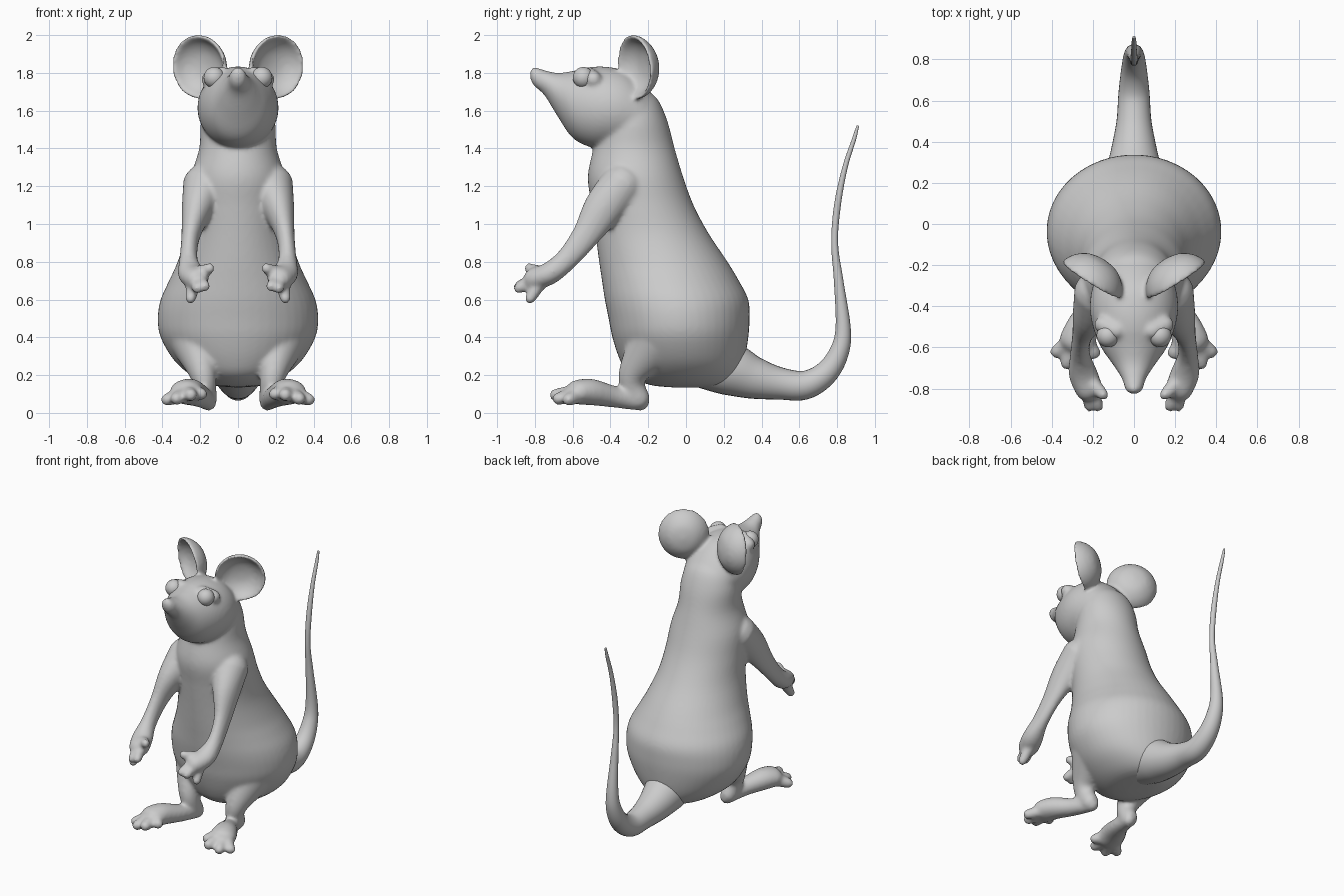
import bpy, bmesh, math
from mathutils import Vector

if "Cube" in bpy.data.objects:
    bpy.data.objects.remove(bpy.data.objects["Cube"])


def spline(p, steps):
    """Catmull-Rom resampling of section tuples (x, y, z, ra, rb)."""
    out = []
    for i in range(len(p) - 1):
        q = [p[max(i - 1, 0)], p[i], p[i + 1], p[min(i + 2, len(p) - 1)]]
        for s in range(steps):
            t = s / steps
            out.append([0.5 * (2 * b + (c - a) * t + (2 * a - 5 * b + 4 * c - d) * t * t
                               + (3 * b - a - 3 * c + d) * t ** 3) for a, b, c, d in zip(*q)])
    out.append(list(p[-1]))
    return out


def loft(bm, sections, axis=None, steps=4, n=28):
    """Elliptical loft; without a fixed axis it follows its path and gets round ends."""
    pts = spline(sections, steps)
    rings = []
    for i, p in enumerate(pts):
        c = Vector(p[:3])
        t = Vector(axis) if axis else Vector(pts[min(i + 1, len(pts) - 1)][:3]) - Vector(pts[max(i - 1, 0)][:3])
        t.normalize()
        rings.append((c, t, max(p[3], .002), max(p[4], .002)))
    if axis is None:
        def cap(ring, sign):
            c, t, ra, rb = ring
            return [(c + t * sign * min(ra, rb) * math.sin(k), t, ra * math.cos(k), rb * math.cos(k))
                    for k in (.4, .8, 1.2, 1.5)]
        rings = cap(rings[0], -1)[::-1] + rings + cap(rings[-1], 1)
    loops = []
    for c, t, ra, rb in rings:
        a = Vector((1, 0, 0))
        a = (a - t * a.dot(t)).normalized()
        b = t.cross(a)
        loops.append([bm.verts.new(c + a * ra * math.cos(k * math.tau / n) + b * rb * math.sin(k * math.tau / n))
                      for k in range(n)])
    for r0, r1 in zip(loops, loops[1:]):
        for k in range(n):
            bm.faces.new((r0[k], r0[(k + 1) % n], r1[(k + 1) % n], r1[k]))
    bm.faces.new(loops[0])
    bm.faces.new(loops[-1])


def finish(bm, name):
    bmesh.ops.recalc_face_normals(bm, faces=bm.faces)
    for f in bm.faces:
        f.smooth = True
    me = bpy.data.meshes.new(name)
    bm.to_mesh(me)
    bm.free()
    ob = bpy.data.objects.new(name, me)
    bpy.context.collection.objects.link(ob)
    return ob


bm = bmesh.new()

# torso: z, front y, back y, half width
torso = [(.135, -.08, .12, .03), (.15, -.2, .22, .15), (.2, -.3, .28, .25), (.28, -.35, .31, .34),
         (.4, -.39, .33, .41), (.5, -.41, .337, .425), (.6, -.43, .33, .41), (.7, -.445, .28, .365),
         (.8, -.46, .22, .32), (.95, -.48, .12, .275), (1.1, -.5, .04, .26), (1.25, -.52, -.015, .25),
         (1.4, -.49, -.06, .205), (1.55, -.45, -.1, .195), (1.66, -.4, -.15, .15), (1.72, -.35, -.22, .05)]
loft(bm, [(0, (f + b) / 2, z, w, (b - f) / 2) for z, f, b, w in torso], (0, 0, 1), n=48)

# head: y, top z, bottom z, half width
head = [(-.825, 1.81, 1.77, .02), (-.805, 1.832, 1.73, .042), (-.75, 1.815, 1.682, .06),
        (-.68, 1.80, 1.57, .105), (-.6, 1.81, 1.455, .16), (-.5, 1.832, 1.405, .2),
        (-.4, 1.83, 1.4, .215), (-.3, 1.8, 1.4, .2), (-.2, 1.71, 1.42, .16), (-.13, 1.61, 1.5, .05)]
loft(bm, [(0, y, (t + b) / 2, w, (t - b) / 2) for y, t, b, w in head], (0, -1, 0), n=40)

# ear bowl profile: radius, depth along facing direction
bowl = [(.003, -.11), (.08, -.095), (.135, -.055), (.163, -.01), (.167, .012), (.152, .012),
        (.12, -.03), (.07, -.06), (.003, -.07)]

for s in (1, -1):
    # ear
    n = Vector((.52 * s, -.84, -.1)).normalized()
    c = Vector((.203 * s, -.265, 1.832))
    loft(bm, [(*(c + n * d), r, r * 1.03) for r, d in bowl], n, n=40)
    # brow ridge
    loft(bm, [(.085 * s, -.52, 1.795, .04, .04), (.15 * s, -.49, 1.765, .045, .045)])
    # arm and palm
    loft(bm, [(.17 * s, -.34, 1.2, .125, .12), (.215 * s, -.44, 1.08, .085, .105),
              (.25 * s, -.53, .94, .05, .075), (.262 * s, -.63, .815, .048, .06),
              (.25 * s, -.72, .74, .07, .06), (.22 * s, -.80, .71, .068, .06)])
    # fingers
    for tip in ((.15, -.83, .765), (.175, -.885, .67), (.215, -.885, .66), (.25, -.825, .605)):
        loft(bm, [(.23 * s, -.75, .73, .045, .045), (tip[0] * s, tip[1], tip[2], .029, .029)])
    # leg
    loft(bm, [(.21 * s, -.17, .36, .14, .15), (.19 * s, -.27, .23, .08, .085),
              (.175 * s, -.285, .15, .06, .068), (.165 * s, -.25, .075, .055, .06)])
    # foot
    loft(bm, [(.155 * s, -.235, .06, .042, .05), (.195 * s, -.38, .085, .06, .057),
              (.25 * s, -.5, .11, .08, .07), (.275 * s, -.57, .11, .09, .066)])
    # toes
    for tip in ((.375, -.62, .07), (.325, -.675, .075), (.25, -.69, .095), (.195, -.625, .1)):
        loft(bm, [(.265 * s, -.54, .11, .05, .05), (tip[0] * s, tip[1], tip[2], .034, .034)])

# fuse the parts into one soft skin
body = finish(bm, "mouse_body")
m = body.modifiers.new("fuse", 'REMESH')
m.mode = 'VOXEL'
m.voxel_size = .011
m.use_smooth_shade = True
m = body.modifiers.new("soften", 'SMOOTH')
m.factor = .5
m.iterations = 12

# tail: y, z, radius
tail = [(.1, .28, .15), (.24, .23, .14), (.36, .185, .112), (.5, .155, .085), (.63, .147, .076), (.74, .21, .064),
        (.81, .32, .052), (.832, .45, .04), (.808, .7, .025), (.787, .9, .018), (.802, 1.1, .018),
        (.842, 1.3, .014), (.89, 1.45, .011), (.908, 1.515, .007)]
bm = bmesh.new()
loft(bm, [(0, y, z, r, r) for y, z, r in tail], steps=6)
finish(bm, "tail")

# eyes
for s, side in ((1, "left"), (-1, "right")):
    bm = bmesh.new()
    bmesh.ops.create_uvsphere(bm, u_segments=24, v_segments=16, radius=.056)
    bmesh.ops.translate(bm, verts=bm.verts, vec=(.126 * s, -.543, 1.775))
    finish(bm, "eye_" + side)
